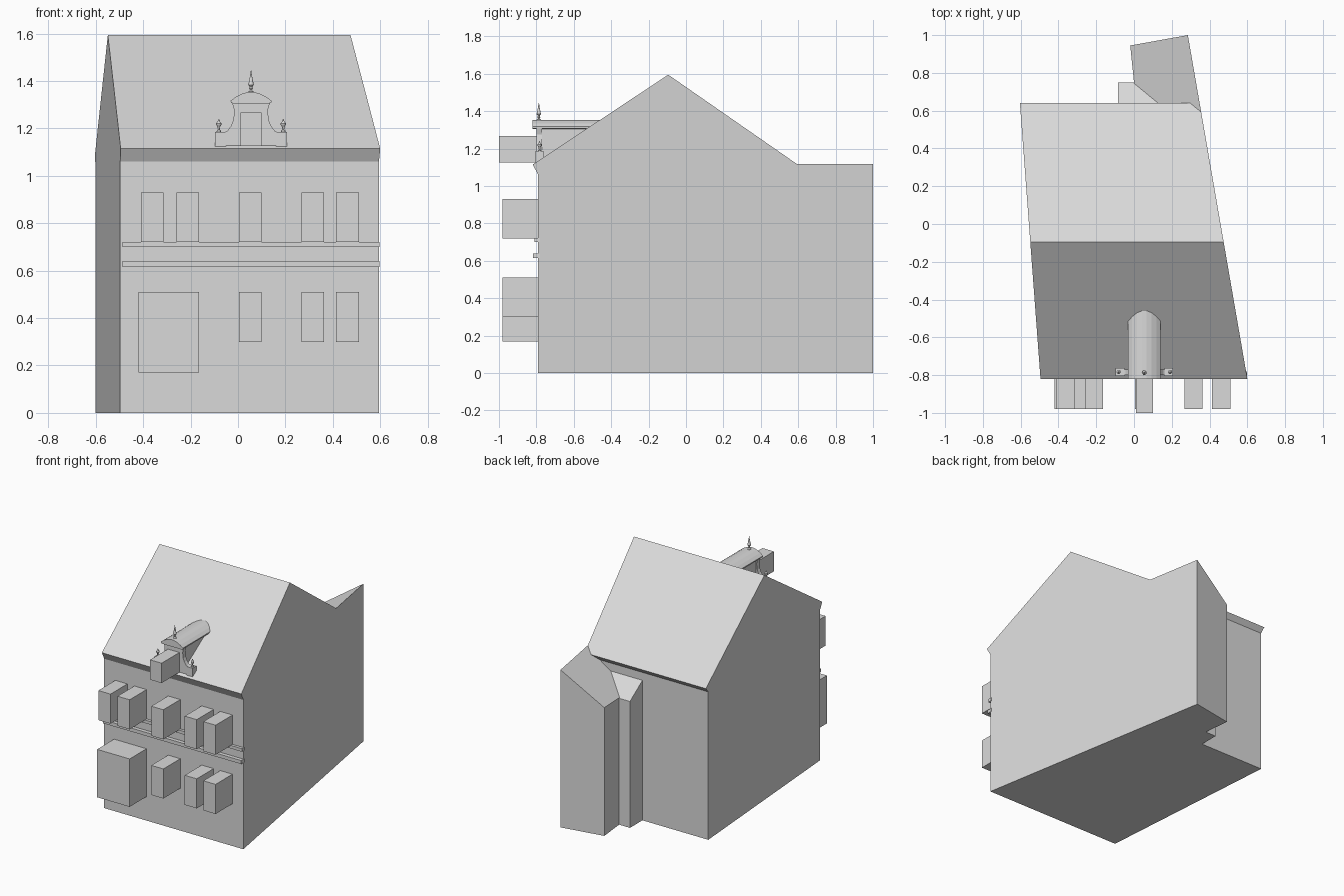
import bpy, bmesh, math

if "Cube" in bpy.data.objects:
    bpy.data.objects.remove(bpy.data.objects["Cube"])

stone = bpy.data.materials.new("light_grey")
stone.diffuse_color = (0.7, 0.7, 0.7, 1)
stone.use_nodes = True
stone.node_tree.nodes["Principled BSDF"].inputs["Base Color"].default_value = stone.diffuse_color


def make(name, rings, caps=True):
    """Loft closed rings of equal length into a solid."""
    bm = bmesh.new()
    loops = [[bm.verts.new(p) for p in r] for r in rings]
    n = len(loops[0])
    for a, b in zip(loops, loops[1:]):
        for i in range(n):
            j = (i + 1) % n
            bm.faces.new((a[i], a[j], b[j], b[i]))
    if caps:
        bm.faces.new(loops[0][::-1])
        bm.faces.new(loops[-1])
    bmesh.ops.recalc_face_normals(bm, faces=bm.faces)
    me = bpy.data.meshes.new(name)
    bm.to_mesh(me)
    bm.free()
    me.materials.append(stone)
    ob = bpy.data.objects.new(name, me)
    bpy.context.collection.objects.link(ob)
    return ob


def extrude_y(name, outline, y0, y1):
    return make(name, [[(x, y, z) for x, z in outline] for y in (y0, y1)])


def box(name, x0, x1, y0, y1, z0, z1):
    return extrude_y(name, [(x0, z0), (x1, z0), (x1, z1), (x0, z1)], y0, y1)


# the two slanted side walls of the plot
def x_left(y):
    return -0.495 - 0.0747 * (y + 0.82)


def x_right(y):
    return 0.6 - 0.173 * (y + 0.82)


# main gabled house with flared eaves
gable = [(-0.79, 0), (-0.79, 1.06), (-0.82, 1.115), (-0.095, 1.595),
         (0.64, 1.085), (0.61, 1.05), (0.61, 0)]
make("main_house", [[(f(y), y, z) for y, z in gable] for f in (x_left, x_right)])


# rear additions: footprints lofted up to a sloping roof plane
def lean_to(name, footprint, roof):
    make(name, [[(x, y, 0) for x, y in footprint],
                [(x, y, roof(x, y)) for x, y in footprint]])


lean_to("rear_wing", [(x_right(0.58), 0.58), (x_right(1), 1), (-0.02, 0.945),
                      (0.0, 0.75), (0.016, 0.58)],
        lambda x, y: 1.118 - 0.66 * (x_right(y) - x))
lean_to("rear_bay", [(-0.085, 0.6), (0.2, 0.6), (0.2, 0.75), (-0.085, 0.75)],
        lambda x, y: 0.897 + 0.69 * (0.75 - y))

# string courses on the front wall
box("lower_string_course", -0.487, 0.597, -0.817, -0.78, 0.615, 0.64)
box("upper_string_course", -0.487, 0.597, -0.81, -0.78, 0.70, 0.722)

# projecting window blocks
columns = [(-0.41, -0.315), (-0.26, -0.165), (0.005, 0.10), (0.268, 0.362), (0.414, 0.51)]
for i, (a, b) in enumerate(columns):
    box(f"upper_window_{i}", a, b, -0.98, -0.7, 0.72, 0.93)
    if i > 1:
        box(f"lower_window_{i}", a, b, -0.98, -0.7, 0.30, 0.51)
box("shop_window", -0.42, -0.165, -0.98, -0.7, 0.17, 0.51)
box("dormer_window", 0.01, 0.10, -1.0, -0.7, 1.127, 1.268)

# dormer: scrolled facade, cheeks, barrel roof and side piers
CX = 0.055


def mirrored(half):
    return [(CX + x, z) for x, z in half] + [(CX - x, z) for x, z in reversed(half)]


extrude_y("dormer_facade", mirrored([
    (0.11, 1.125), (0.11, 1.185), (0.10, 1.19), (0.085, 1.21), (0.075, 1.235),
    (0.07, 1.275), (0.08, 1.31), (0.03, 1.345)]), -0.80, -0.77)
box("dormer_body", CX - 0.065, CX + 0.065, -0.785, -0.5, 1.125, 1.315)
extrude_y("dormer_barrel_roof", mirrored([
    (0.07, 1.305), (0.085, 1.308), (0.086, 1.317), (0.065, 1.333),
    (0.038, 1.347), (0.012, 1.354)]), -0.82, -0.46)
for side in (-1, 1):
    x = CX + side * 0.129
    box("dormer_pier", x - 0.023, x + 0.023, -0.805, -0.762, 1.125, 1.186)


# turned finials
def finial(name, x, y, z, profile, seg=12):
    make(name, [[(x + r * math.cos(math.tau * i / seg), y + r * math.sin(math.tau * i / seg), z + h)
                 for i in range(seg)] for r, h in profile])


for side in (-1, 1):
    finial("side_finial", CX + side * 0.136, -0.783, 1.184, [
        (0.009, 0), (0.009, 0.006), (0.004, 0.012), (0.005, 0.022), (0.011, 0.032),
        (0.011, 0.038), (0.006, 0.044), (0.001, 0.056)])
finial("top_finial", CX, -0.787, 1.348, [
    (0.011, 0), (0.011, 0.008), (0.004, 0.014), (0.008, 0.02), (0.005, 0.027),
    (0.012, 0.036), (0.009, 0.05), (0.004, 0.075), (0.001, 0.097)])
